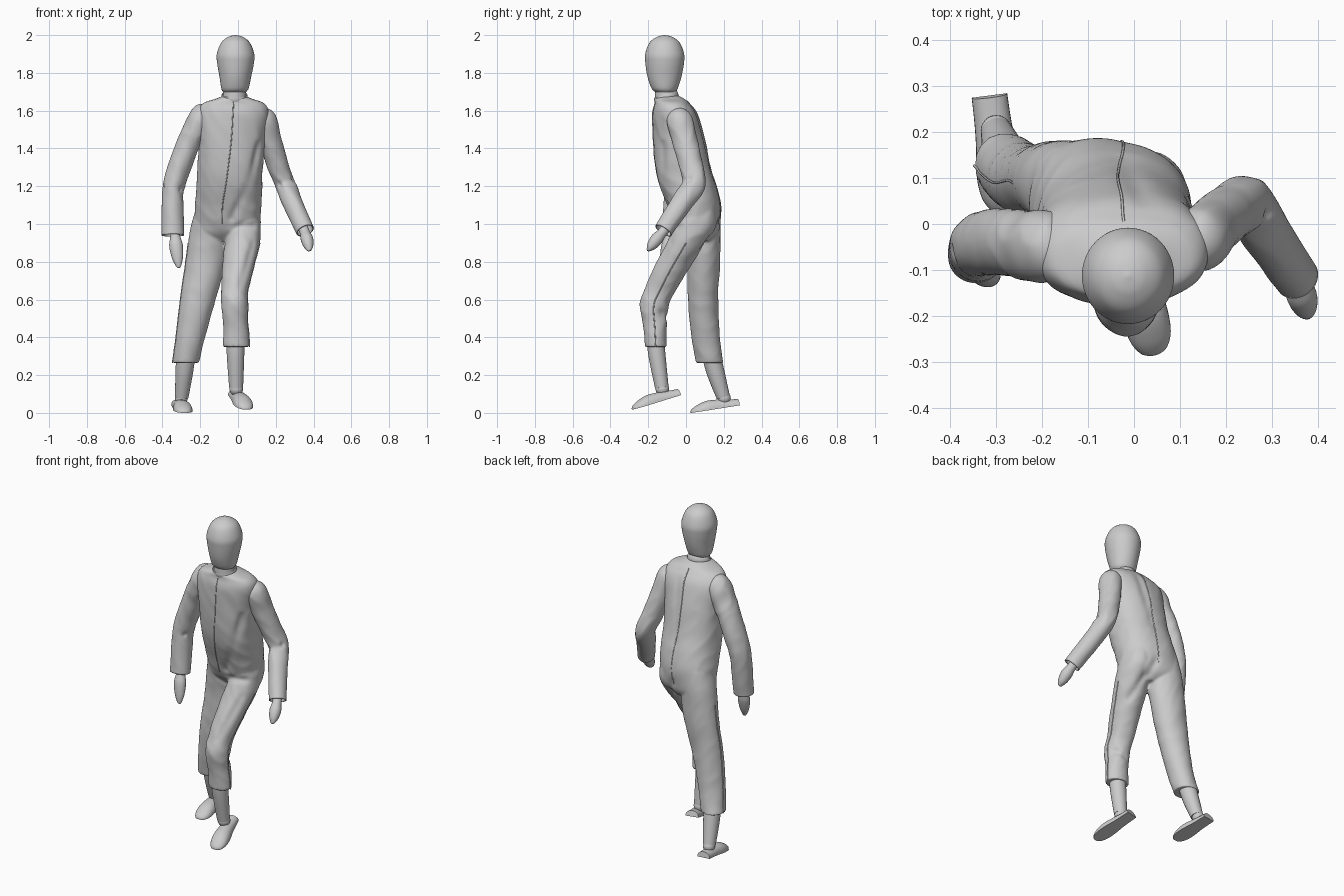
import bpy, bmesh, math
from mathutils import Vector, Matrix, noise

if "Cube" in bpy.data.objects:
    bpy.data.objects.remove(bpy.data.objects["Cube"])

Y, DOWN = Vector((0, 1, 0)), Vector((0, 0, -1))
# spots where the cloth bunches up: centre, radius
BUNCHES = [(Vector(p), r) for p, r in (
    ((.25, .03, 1.22), .09), ((-.34, -.04, 1.2), .08), ((-.02, -.14, .55), .11),
    ((-.02, .0, 1.02), .13), ((.13, -.05, 1.5), .10), ((-.2, -.05, 1.5), .10))]
# long creases in the cloth: start, end, depth, width
CREASES = [(Vector(a), Vector(b), d, w) for a, b, d, w in (
    ((.12, -.13, 1.42), (-.03, -.08, 1.03), .014, .022),
    ((-.05, -.08, .98), (.1, -.05, .99), .012, .018),
    ((.09, -.09, .9), (0, -.2, .66), .008, .02),
    ((.02, .07, 1.6), (-.02, .17, 1.25), .010, .025),
    ((-.02, .19, 1.02), (.06, .03, .8), .012, .022),
    ((-.03, -.1, .5), (.06, -.13, .54), .010, .016),
    ((.19, -.03, 1.2), (.3, .02, 1.24), .010, .016),
    ((-.4, -.06, 1.2), (-.28, -.1, 1.18), .008, .014))]


def spline(rows, steps):
    """Catmull-Rom through rows of numbers."""
    out = []
    n = len(rows)
    for i in range(n - 1):
        a, b, c, d = (rows[min(max(i + k, 0), n - 1)] for k in (-1, 0, 1, 2))
        for s in range(steps):
            t = s / steps
            out.append([.5 * (2 * q + (r - p) * t + (2 * p - 5 * q + 4 * r - e) * t * t
                              + (3 * q - p - 3 * r + e) * t ** 3)
                        for p, q, r, e in zip(a, b, c, d)])
    return out + [list(rows[-1])]


def wrinkle(p):
    """Cloth fold height at a point, deeper near bunches and creases."""
    gain = .003 + sum(.007 * math.exp(-((p - c).length / r) ** 2) for c, r in BUNCHES)
    soft = noise.noise(Vector((p.x * 6, p.y * 6, p.z * 4 + p.x * 4)))
    ridge = 1 - 2 * abs(noise.noise(Vector((p.x * 9, p.y * 9 + 4, p.z * 9 + p.x * 9))))
    h = gain * (soft + .7 * (ridge - .6))
    for a, b, depth, width in CREASES:
        t = max(0, min(1, (p - a).dot(b - a) / (b - a).length_squared))
        h -= depth * math.exp(-((p - a.lerp(b, t)).length / width) ** 2)
    return h


def finish(name, bm, angle=40):
    bmesh.ops.recalc_face_normals(bm, faces=bm.faces)
    me = bpy.data.meshes.new(name)
    bm.to_mesh(me)
    bm.free()
    ob = bpy.data.objects.new(name, me)
    bpy.context.collection.objects.link(ob)
    bpy.ops.object.select_all(action='DESELECT')
    ob.select_set(True)
    bpy.context.view_layer.objects.active = ob
    bpy.ops.object.shade_smooth_by_angle(angle=math.radians(angle))
    return ob


def skin(name, rings, cap_end=True):
    """Bridge point rings into a tube."""
    bm = bmesh.new()
    loops = [[bm.verts.new(p) for p in ring] for ring in rings]
    n = len(loops[0])
    for a, b in zip(loops, loops[1:]):
        for i in range(n):
            j = (i + 1) % n
            bm.faces.new((a[i], a[j], b[j], b[i]))
    bm.faces.new(loops[0])
    if cap_end:
        bm.faces.new(loops[-1])
    return finish(name, bm)


def tube(name, rows, flat=True, cloth=False, seg=32, steps=8, square=1.0, cap_end=True):
    """Loft of ellipses; rows are x, y, z, half width, half depth, optional yaw in degrees."""
    rows = spline(rows, steps)
    pts = [Vector(r[:3]) for r in rows]
    rings = []
    for i, (c, r) in enumerate(zip(pts, rows)):
        t = DOWN if flat else (pts[min(i + 1, len(pts) - 1)] - pts[max(i - 1, 0)]).normalized()
        u = Y.cross(t).normalized()
        v = t.cross(u)
        turn = Matrix.Rotation(math.radians(r[5] if len(r) > 5 else 0), 3, 'Z')
        ring = []
        for k in range(seg):
            a = 2 * math.pi * k / seg
            ca, sa = (math.copysign(abs(f) ** square, f) for f in (math.cos(a), math.sin(a)))
            off = turn @ (u * ca * r[3] + v * sa * r[4])
            if cloth:
                off += off.normalized() * wrinkle(c + off)
            ring.append(c + off)
        rings.append(ring)
    return skin(name, rings, cap_end), rings


def seam(name, pts):
    """Thin raised stitch line."""
    cu = bpy.data.curves.new(name, 'CURVE')
    cu.dimensions = '3D'
    cu.bevel_depth, cu.bevel_resolution = .003, 1
    sp = cu.splines.new('POLY')
    sp.points.add(len(pts) - 1)
    for q, p in zip(sp.points, pts):
        q.co = (*p, 1)
    bpy.context.collection.objects.link(bpy.data.objects.new(name, cu))


def ball(name, loc, r):
    bm = bmesh.new()
    bmesh.ops.create_uvsphere(bm, u_segments=24, v_segments=16, radius=r,
                              matrix=Matrix.Translation(loc))
    finish(name, bm)


def foot(name, toe, heel):
    """Flat-soled shoe from toe to heel."""
    toe, heel = Vector(toe), Vector(heel)
    d = (heel - toe).normalized()
    side = d.cross(Vector((0, 0, 1))).normalized()
    up = side.cross(d)
    stretch = (heel - toe).length / .25
    shape = spline([(0, .012, .008), (.01, .03, .02), (.04, .046, .036), (.09, .05, .05),
                    (.15, .043, .047), (.2, .04, .039), (.25, .039, .034)], 5)
    rings = []
    for s, w, h in shape:
        rings.append([toe + d * s * stretch + side * w * math.cos(a)
                      + up * h * max(0, math.sin(a)) ** .8
                      for a in (2 * math.pi * k / 32 for k in range(32))])
    skin(name, rings)


# head, neck and collar
tube("head", [(-.013, -.113, 2.0, .004, .004), (-.013, -.113, 1.99, .04, .042),
              (-.013, -.113, 1.96, .076, .08), (-.013, -.113, 1.9, .099, .103),
              (-.013, -.113, 1.85, .097, .102), (-.014, -.114, 1.78, .084, .09),
              (-.016, -.113, 1.72, .073, .07), (-.018, -.11, 1.7, .062, .055)], seg=48)
tube("neck", [(-.018, -.11, 1.73, .058, .052), (-.018, -.108, 1.69, .06, .056),
              (-.018, -.102, 1.6, .066, .064)])
tilt = Matrix.Translation((-.018, -.104, 1.67)) @ Matrix.Rotation(math.radians(18), 4, 'X')
skin("collar", [[tilt @ Vector((r * math.cos(a), .95 * r * math.sin(a), z))
                 for a in (2 * math.pi * k / 40 for k in range(40))]
                for r, z in ((.064, -.02), (.069, -.014), (.069, .012), (.066, .018), (.058, .01))])

# jumpsuit: torso and trouser legs fused together
torso, tr = tube("jumpsuit", [
    (-.018, -.095, 1.68, .055, .055, 0), (-.02, -.085, 1.662, .10, .078, 0),
    (-.024, -.072, 1.637, .165, .092, 0), (-.027, -.057, 1.58, .19, .118, 0),
    (-.035, -.037, 1.45, .178, .136, 0), (-.042, -.015, 1.3, .174, .146, -4),
    (-.045, .012, 1.2, .174, .150, -8), (-.053, .043, 1.1, .176, .140, -12),
    (-.060, .060, 1.0, .172, .120, -12), (-.068, .066, .95, .155, .10, -10),
    (-.075, .068, .91, .07, .06, -10)],
    cloth=True, seg=96, square=.88)
leg_r, rr = tube("right_trouser_leg", [
    (-.135, .075, 1.1, .085, .1), (-.145, .083, 1.0, .102, .1), (-.155, .09, .9, .108, .092),
    (-.17, .095, .8, .106, .086), (-.21, .09, .6, .093, .081), (-.25, .105, .4, .078, .075),
    (-.277, .127, .265, .069, .073)],
    cloth=True, seg=64, steps=14)
leg_l, lr = tube("left_trouser_leg", [
    (.03, .045, 1.1, .08, .105), (.032, .045, 1.0, .088, .11), (.022, 0, .9, .094, .102),
    (0, -.075, .77, .083, .095), (-.017, -.137, .65, .07, .085), (-.018, -.17, .57, .068, .074),
    (-.01, -.165, .45, .068, .06), (-.01, -.16, .35, .07, .056)],
    cloth=True, seg=64, steps=14)
bpy.ops.object.select_all(action='DESELECT')
for ob in (torso, leg_r, leg_l):
    ob.select_set(True)
bpy.context.view_layer.objects.active = torso
bpy.ops.object.join()
rm = torso.modifiers.new("fuse", 'REMESH')
rm.mode, rm.voxel_size, rm.use_smooth_shade = 'VOXEL', .007, True
sm = torso.modifiers.new("soften", 'SMOOTH')
sm.factor, sm.iterations = .5, 4

# stitch lines on the torso front and back and down the legs
seam("front_seam", [r[72] for r in tr[14:-16]])
seam("back_seam", [r[24] for r in tr[12:-16]])
seam("right_leg_seam", [r[0] for r in rr[28:]])
seam("left_leg_seam", [r[32] for r in lr[28:]])

# sleeves, open at the cuffs
sleeves = {
    "right_sleeve": [(-.15, -.05, 1.6, .03, .035), (-.185, -.05, 1.575, .066, .074),
                     (-.235, -.045, 1.48, .066, .077), (-.283, -.04, 1.37, .062, .074),
                     (-.335, -.042, 1.22, .06, .07), (-.345, -.055, 1.1, .058, .064),
                     (-.345, -.075, .94, .059, .056)],
    "left_sleeve": [(.11, -.04, 1.595, .03, .035), (.14, -.035, 1.555, .06, .068),
                    (.172, -.005, 1.44, .06, .067), (.205, .022, 1.33, .058, .064),
                    (.245, .04, 1.215, .058, .066), (.29, -.025, 1.11, .053, .057),
                    (.355, -.12, .965, .049, .051)]}
for name, rows in sleeves.items():
    ob, rings = tube(name, rows, flat=False, cloth=True, seg=64, steps=12, cap_end=False)
    so = ob.modifiers.new("thickness", 'SOLIDIFY')
    so.thickness, so.offset = .006, -1

# hands with wrists
hands = {
    "right_hand": [(-.34, -.07, 1.0, .03, .03), (-.333, -.085, .94, .026, .024),
                   (-.328, -.1, .885, .036, .03), (-.32, -.115, .82, .029, .023),
                   (-.314, -.126, .775, .012, .01), (-.313, -.128, .768, .002, .002)],
    "left_hand": [(.335, -.09, 1.0, .03, .03), (.354, -.125, .955, .026, .026),
                  (.365, -.155, .92, .033, .033), (.373, -.182, .885, .026, .026),
                  (.377, -.2, .862, .012, .01), (.378, -.203, .858, .002, .002)]}
for name, rows in hands.items():
    tube(name, rows, flat=False)

# shins, ankles and feet
tube("right_shin", [(-.275, .13, .32, .052, .05), (-.285, .158, .21, .046, .047),
                    (-.298, .197, .085, .036, .036)], flat=False)
tube("left_shin", [(-.014, -.163, .4, .048, .046), (-.013, -.153, .3, .046, .045),
                   (-.01, -.128, .135, .037, .036)], flat=False)
ball("right_ankle", (-.3, .203, .078), .034)
ball("left_ankle", (-.009, -.125, .127), .036)
foot("right_foot", (-.282, .025, .0), (-.315, .28, .04))
foot("left_foot", (.045, -.284, .018), (-.015, -.035, .094))
